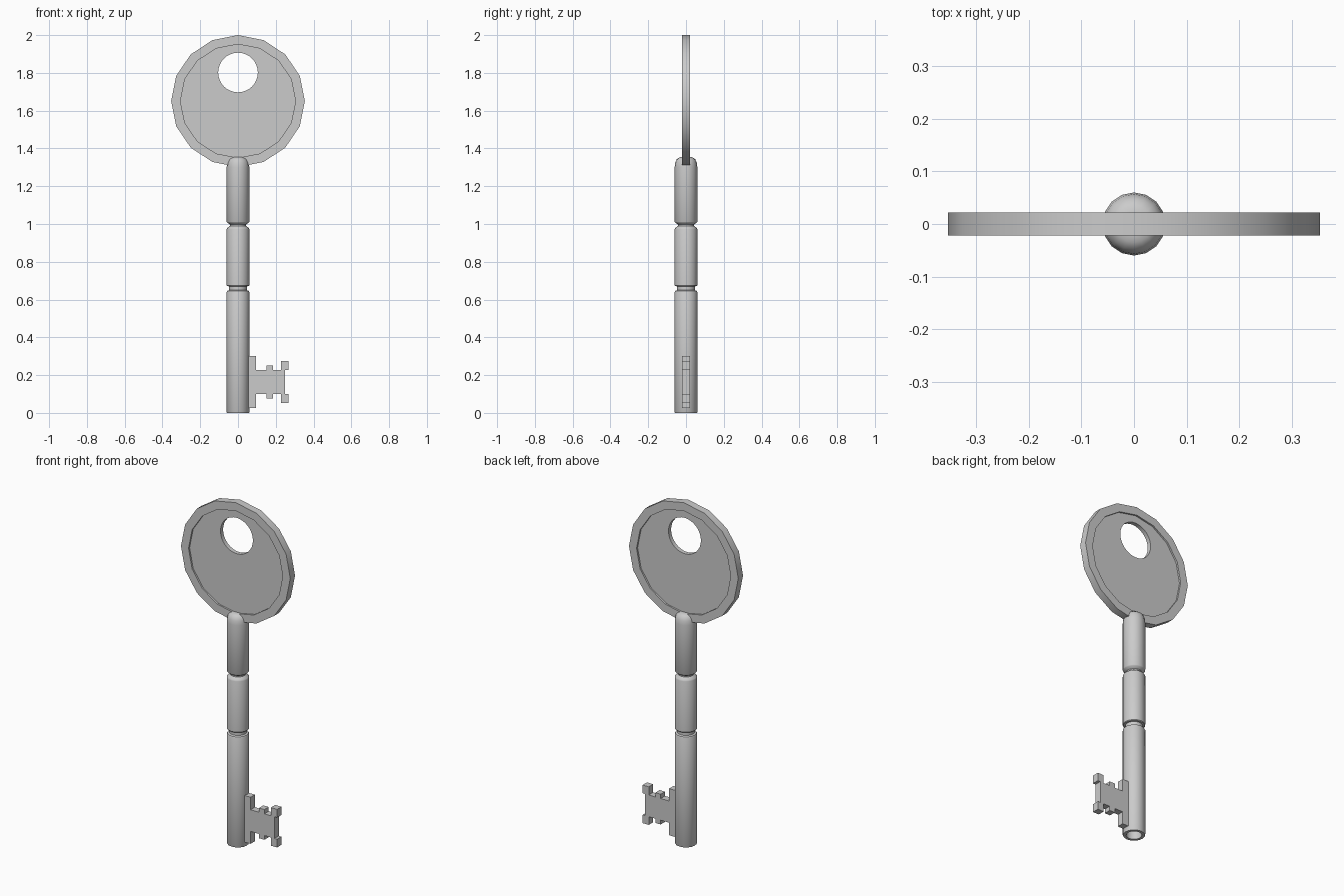
import bpy, bmesh
from math import cos, sin, tau, pi, radians

if "Cube" in bpy.data.objects:
    bpy.data.objects.remove(bpy.data.objects["Cube"])

BOW_Z = 1.651


def finish(obj, angle=35):
    """Weld, fix normals and smooth everything but the sharp edges."""
    bm = bmesh.new()
    bm.from_mesh(obj.data)
    bmesh.ops.remove_doubles(bm, verts=bm.verts, dist=0.0001)
    bmesh.ops.recalc_face_normals(bm, faces=bm.faces)
    bm.to_mesh(obj.data)
    bm.free()
    bpy.ops.object.select_all(action='DESELECT')
    obj.select_set(True)
    bpy.context.view_layer.objects.active = obj
    bpy.ops.object.shade_smooth_by_angle(angle=radians(angle))


def lathe(name, profile, sides=16, closed=False):
    """Turn an (r, z) profile around the z axis."""
    bm = bmesh.new()
    rings = [[bm.verts.new((r * cos(tau * i / sides), r * sin(tau * i / sides), z))
              for i in range(sides)] for r, z in profile]
    pairs = list(zip(rings, rings[1:]))
    if closed:
        pairs.append((rings[-1], rings[0]))
    else:
        bm.faces.new(rings[0])
        bm.faces.new(rings[-1])
    for a, b in pairs:
        for i in range(sides):
            j = (i + 1) % sides
            bm.faces.new((a[i], a[j], b[j], b[i]))
    mesh = bpy.data.meshes.new(name)
    bm.to_mesh(mesh)
    bm.free()
    obj = bpy.data.objects.new(name, mesh)
    bpy.context.collection.objects.link(obj)
    return obj


def plate(name, outlines, half):
    """Flat plate in the xz plane; later outlines cut holes in the first."""
    curve = bpy.data.curves.new(name, 'CURVE')
    curve.dimensions = '2D'
    curve.fill_mode = 'BOTH'
    curve.extrude = half
    for pts in outlines:
        s = curve.splines.new('POLY')
        s.points.add(len(pts) - 1)
        for p, (x, z) in zip(s.points, pts):
            p.co = (x, z, 0, 1)
        s.use_cyclic_u = True
    obj = bpy.data.objects.new(name, curve)
    bpy.context.collection.objects.link(obj)
    obj.rotation_euler.x = pi / 2
    bpy.ops.object.select_all(action='DESELECT')
    obj.select_set(True)
    bpy.context.view_layer.objects.active = obj
    bpy.ops.object.convert(target='MESH')
    obj = bpy.context.view_layer.objects.active
    finish(obj)
    return obj


def ellipse(rx, rz, cz, n):
    return [(rx * cos(tau * i / n), cz + rz * sin(tau * i / n)) for i in range(n)]


# Stem: hollow tip, two turned grooves, rounded top
stem = lathe("stem", [
    (0.042, 0.16), (0.042, 0.0), (0.058, 0.0), (0.06, 0.004),
    (0.06, 0.64), (0.057, 0.646), (0.047, 0.65), (0.047, 0.67), (0.057, 0.671), (0.06, 0.675),
    (0.06, 0.972), (0.057, 0.979), (0.042, 0.99), (0.042, 0.997), (0.057, 1.007), (0.06, 1.012),
    (0.06, 1.30), (0.057, 1.325), (0.049, 1.343), (0.035, 1.353), (0.02, 1.355)])
finish(stem)

# Bow rim: raised 16-sided ring, slightly wider than tall
rim = lathe("bow_rim", [(0.354, -0.022), (0.354, 0.022), (0.305, 0.022), (0.305, -0.022)],
            closed=True)
rim.scale.y = 0.986
rim.rotation_euler.x = pi / 2
rim.location.z = BOW_Z
finish(rim)

# Bow panel: recessed plate with the ring hole
plate("bow_panel", [ellipse(0.307, 0.303, BOW_Z, 16), ellipse(0.105, 0.105, 1.802, 32)], 0.012)

# Bit: upper outline and lower outline of the toothed plate
upper = [(0.04, 0.30), (0.095, 0.30), (0.095, 0.227), (0.15, 0.227), (0.15, 0.252),
         (0.185, 0.252), (0.185, 0.227), (0.227, 0.227), (0.227, 0.275), (0.267, 0.275),
         (0.267, 0.227), (0.25, 0.227)]
lower = [(x, 0.327 - z) for x, z in reversed(upper)]
plate("bit", [upper + lower], 0.02)
